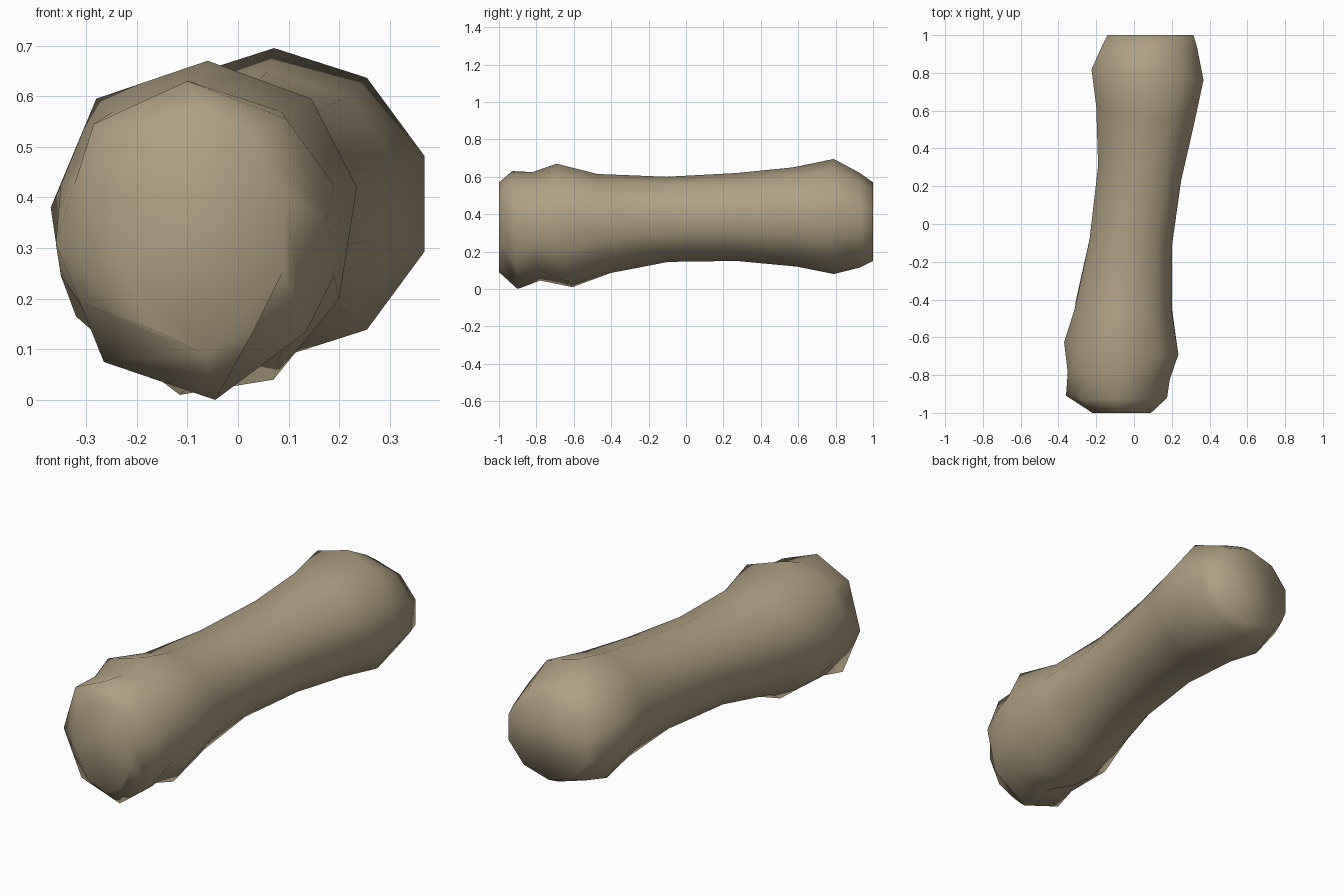
import bpy, bmesh, math
from mathutils import Vector

if "Cube" in bpy.data.objects:
    bpy.data.objects.remove(bpy.data.objects["Cube"])

N = 10

def ring(y, x0, x1, z0, z1, tilt_z=0.0, tilt_x=0.0):
    """Ten-sided ring fitted to the given extents, leaning along y."""
    cx, cz = (x0 + x1) / 2, (z0 + z1) / 2
    rx, rz = (x1 - x0) / 2 / math.cos(math.radians(18)), (z1 - z0) / 2
    pts = []
    for i in range(N):
        a = math.radians(90 - 36 * i)
        c, s = math.cos(a), math.sin(a)
        pts.append(Vector((cx + rx * c, y + tilt_z * s + tilt_x * c, cz + rz * s)))
    return pts

def knob(y, outline, tilt_z, tilt_x):
    """Irregular ring: longest edges are split until it has ten points."""
    p = [Vector((x, 0, z)) for x, z in outline]
    while len(p) < N:
        k = max(range(1, len(p)), key=lambda i: (p[i] - p[i - 1]).length)
        p.insert(k, (p[k] + p[k - 1]) / 2)
    for v in p:
        v.y = y + tilt_z * (v.z - 0.33) / 0.33 + tilt_x * (v.x + 0.07) / 0.3
    return p

front_lip = [(-.10, .63), (.095, .555), (.175, .36), (.135, .135),
             (-.045, .0), (-.265, .075), (-.36, .31), (-.285, .545)]
front_bulge = [(-.06, .67), (.145, .595), (.235, .42), (.20, .20), (.07, .04),
               (-.115, .01), (-.32, .165), (-.37, .38), (-.28, .595)]

rings = [
    ring(-1.0, -.22, .09, .09, .57),
    knob(-.915, front_lip, -.015, -.005),
    ring(-.80, -.35, .19, .045, .625, -.02, -.015),
    knob(-.65, front_bulge, -.04, -.03),
    ring(-.44, -.31, .20, .085, .615, -.035, -.015),
    ring(-.10, -.235, .20, .145, .60, -.005, -.02),
    ring(.27, -.19, .25, .15, .62, 0, -.04),
    ring(.58, -.20, .318, .12, .65, -.01, -.05),
    ring(.79, -.225, .368, .08, .695, 0, -.03),
    ring(.93, -.175, .335, .115, .62),
    ring(1.0, -.14, .315, .15, .57),
]

# Bone-shaped log: lofted rings with flat ends
bm = bmesh.new()
loops = [[bm.verts.new(p) for p in r] for r in rings]
for a, b in zip(loops, loops[1:]):
    for i in range(N):
        j = (i + 1) % N
        bm.faces.new((a[i], a[j], b[j], b[i]))
bm.faces.new(loops[0])
bm.faces.new(loops[-1][::-1])
bmesh.ops.recalc_face_normals(bm, faces=bm.faces[:])
for f in bm.faces:
    f.smooth = True
mesh = bpy.data.meshes.new("log")
bm.to_mesh(mesh)
bm.free()

mat = bpy.data.materials.new("dull tan")
mat.diffuse_color = (0.43, 0.35, 0.225, 1)
mat.use_nodes = True
mat.node_tree.nodes["Principled BSDF"].inputs["Base Color"].default_value = mat.diffuse_color
mesh.materials.append(mat)
log = bpy.data.objects.new("log", mesh)
bpy.context.collection.objects.link(log)
